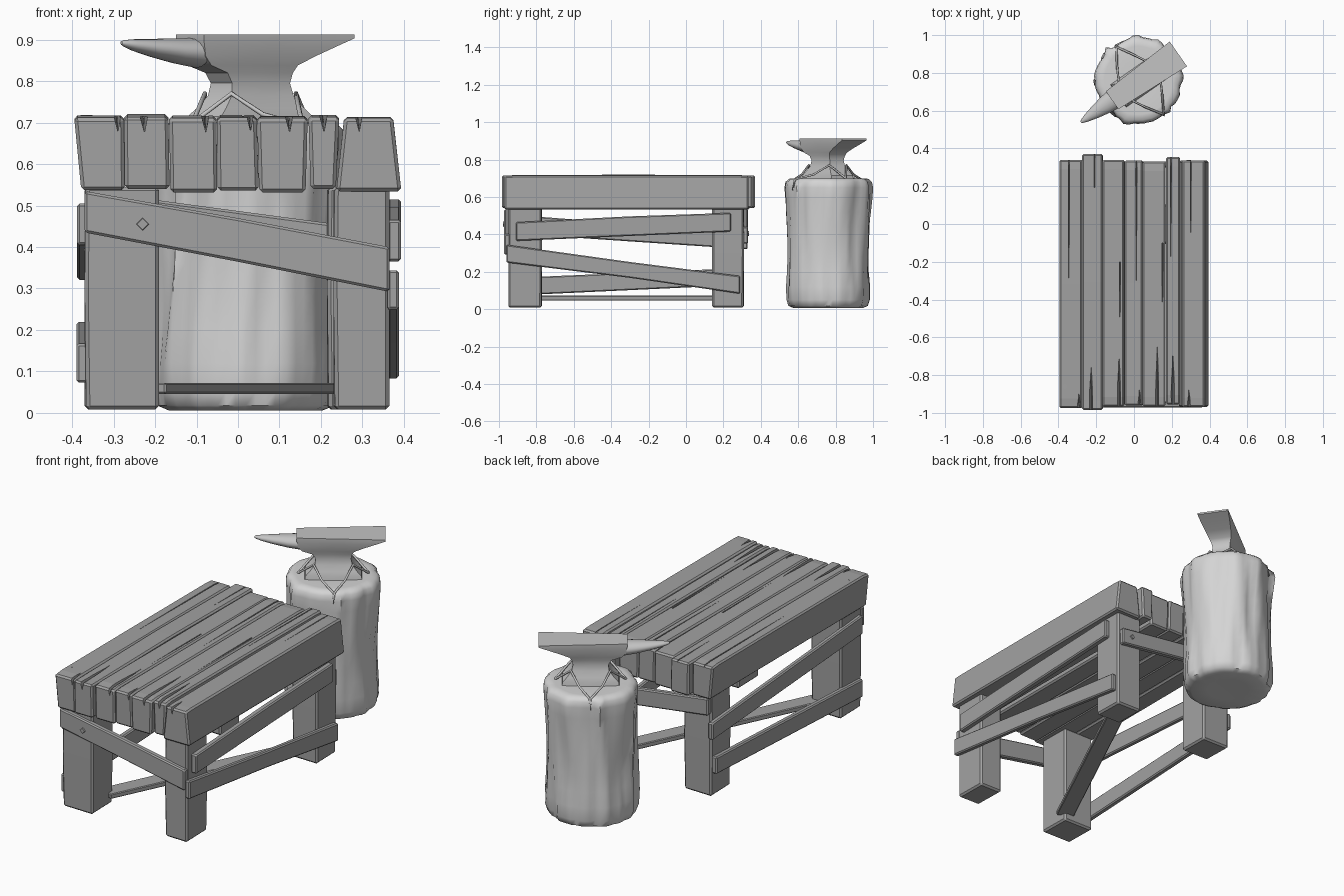
import bpy, bmesh, math, random
from mathutils import Vector, noise

random.seed(4)
cube = bpy.data.objects.get("Cube")
if cube:
    bpy.data.objects.remove(cube)


def material(name, value):
    m = bpy.data.materials.new(name)
    m.use_nodes = True
    col = (value, value, value, 1)
    m.diffuse_color = col
    m.node_tree.nodes["Principled BSDF"].inputs["Base Color"].default_value = col
    return m


TABLE = material("table grey", 0.36)
STUMP = material("stump light grey", 0.66)
IRON = material("anvil grey", 0.55)


def loft(name, rings, mat, bevel=0, smooth=None):
    """Skin a list of equal-sized point rings and cap both ends."""
    bm = bmesh.new()
    loops = [[bm.verts.new(p) for p in ring] for ring in rings]
    n = len(loops[0])
    for a, b in zip(loops, loops[1:]):
        for i in range(n):
            j = (i + 1) % n
            bm.faces.new((a[i], a[j], b[j], b[i]))
    bm.faces.new(loops[0][::-1])
    bm.faces.new(loops[-1])
    bmesh.ops.recalc_face_normals(bm, faces=bm.faces)
    me = bpy.data.meshes.new(name)
    bm.to_mesh(me)
    bm.free()
    ob = bpy.data.objects.new(name, me)
    bpy.context.collection.objects.link(ob)
    me.materials.append(mat)
    if bevel:
        mod = ob.modifiers.new("worn edges", 'BEVEL')
        mod.width = bevel
        mod.segments = 1
    if smooth:
        bpy.ops.object.select_all(action='DESELECT')
        ob.select_set(True)
        bpy.context.view_layer.objects.active = ob
        bpy.ops.object.shade_smooth_by_angle(angle=math.radians(smooth))
    return ob


# Tabletop planks: top left, top right, bottom left, bottom right, ends, height
planks = []
for i, (a, b, c, d, y0, y1, z0, z1) in enumerate([
        (-.395, -.275, -.378, -.273, -.975, .34, .537, .715),
        (-.275, -.168, -.273, -.165, -.985, .37, .540, .718),
        (-.166, -.052, -.163, -.050, -.965, .34, .532, .714),
        (-.051, .045, -.049, .050, -.960, .335, .536, .716),
        (.046, .168, .051, .163, -.965, .33, .532, .714),
        (.170, .244, .175, .236, -.955, .355, .540, .716),
        (.256, .374, .237, .394, -.970, .335, .534, .715)]):
    mid = (y0 + y1) / 2
    rings = []
    for y in (y0, y0 + .05, mid, y1 - .05, y1):
        end = abs(y - mid) > .62
        lift = .004 if end else random.uniform(-.003, .002)
        rings.append([(c, y, z0), (d, y, z0), (b, y, z1 - lift), (a, y, z1 - lift)])
    planks.append(loft(f"tabletop_plank_{i + 1}", rings, TABLE, .008))

# Splits in the plank ends and cracks along the top
cutters = bpy.data.collections.new("crack_cutters")
bpy.context.scene.collection.children.link(cutters)


def crack(x, y0, y1, width, depth):
    ends = [(y0, 1), ((y0 + y1) / 2, .8), (y1, .15)]
    rings = [[(x - width * k, y, .73), (x + width * k, y, .73),
              (x + width * k * .2, y, .71 - depth * k)] for y, k in ends]
    ob = loft("crack_cutter", rings, TABLE)
    bpy.context.collection.objects.unlink(ob)
    cutters.objects.link(ob)
    ob.hide_render = ob.hide_viewport = True


for x, length in [(-.292, .10), (-.228, .25), (-.08, .3), (.028, .12),
                  (.122, .35), (.205, .3), (.29, .12)]:
    crack(x, -1.0, -1.0 + length, .013, .035)
for x, y0, y1 in [(-.345, .36, -.34), (-.21, .4, .1), (-.075, -.2, -.62),
                  (.012, .36, -.3), (.15, -.1, -.55), (.195, .38, -.2), (.3, .36, -.05)]:
    crack(x, y0, y1, .006, .012)
for p in planks:
    mod = p.modifiers.new("cracks", 'BOOLEAN')
    mod.operand_type = 'COLLECTION'
    mod.collection = cutters
    mod.solver = 'EXACT'

# Legs
for name, x0, x1, y0, y1 in [("front_right_leg", -.37, -.19, -.95, -.77),
                             ("front_left_leg", .23, .365, -.95, -.77),
                             ("back_right_leg", -.365, -.20, .14, .31),
                             ("back_left_leg", .215, .365, .14, .31)]:
    rings = [[(x0 + t, y0 + t, z), (x1, y0, z), (x1 - t, y1 - t, z), (x0, y1, z)]
             for z, t in ((.008, .004), (.3, 0), (.545, .003))]
    loft(name, rings, TABLE, .009)


# Braces: each end is (position along, middle height, board height)
def brace(name, axis, near, far, ends):
    rings = []
    for s, z, h in ends:
        corners = [(near, z - h / 2), (far, z - h / 2), (far, z + h / 2), (near, z + h / 2)]
        rings.append([(t, s, w) if axis == 'y' else (s, t, w) for t, w in corners])
    loft(name, rings, TABLE, .006)


brace("front_brace", 'x', -.972, -.94, [(-.37, .485, .1), (0, .417, .105), (.365, .346, .108)])
brace("back_brace", 'x', .30, .332, [(-.36, .49, .09), (.35, .395, .09)])
brace("left_upper_brace", 'y', .36, .393, [(-.91, .415, .1), (-.3, .444, .105), (.24, .465, .1)])
brace("left_lower_brace", 'y', .36, .388, [(-.96, .297, .095), (-.3, .21, .085), (.29, .13, .095)])
brace("right_upper_brace", 'y', -.388, -.36, [(-.93, .455, .1), (.33, .365, .09)])
brace("right_lower_brace", 'y', -.39, -.36, [(-.93, .12, .095), (.3, .175, .09)])

# Flat diagonal stretcher between opposite legs
p0, p1 = Vector((-.215, -.80, 0)), Vector((.25, .17, 0))
side = (p1 - p0).cross(Vector((0, 0, 1))).normalized() * .045
loft("diagonal_stretcher",
     [[p + side * s + Vector((0, 0, z)) for s, z in ((-1, .046), (1, .046), (1, .072), (-1, .072))]
      for p in (p0, p1)], TABLE, .004)


# Diamond nail heads
def nail(name, centre, u, v, out, r):
    c = Vector(centre)
    u, v, out = Vector(u), Vector(v), Vector(out)
    diamond = [u, v, -u, -v]
    loft(name, [[c + d * r * k + out * o for d in diamond] for o, k in ((-.005, 1), (.006, .8))], TABLE)


X, Y, Z = (1, 0, 0), (0, 1, 0), (0, 0, 1)
nail("front_brace_nail", (-.23, -.972, .455), X, Z, (0, -1, 0), .017)
nail("back_brace_nail", (.29, .332, .405), X, Z, Y, .015)
nail("tabletop_nail", (-.365, -.86, .712), X, Y, Z, .018)

# Stump with ridged bark and a rounded rim
rings = []
SEG = 56
for z, r, bark in [(.010, .10, 0), (.006, .185, .3), (.018, .212, .7), (.05, .222, 1), (.12, .224, 1),
                   (.2, .219, 1), (.28, .216, 1), (.36, .216, 1), (.44, .218, 1), (.52, .222, 1),
                   (.59, .226, 1), (.65, .23, 1), (.68, .226, .8), (.697, .21, .5), (.70, .18, .2),
                   (.695, .09, 0)]:
    ring = []
    for i in range(SEG):
        a = math.tau * i / SEG
        ca, sa = math.cos(a), math.sin(a)
        ridge = noise.noise(Vector((ca * 4, sa * 4, z * 2.2))) * .02
        ridge += noise.noise(Vector((ca * 9, sa * 9, z * 3 + 7))) * .012
        rr = r + bark * ridge
        ring.append((.018 + .008 * z + rr * ca, .76 + rr * sa, z))
    rings.append(ring)
loft("stump", rings, STUMP, smooth=50)

# Anvil frame: u runs from horn to heel, v runs across
ANG = math.radians(35)
U = Vector((math.cos(ANG), math.sin(ANG), 0))
V = Vector((-math.sin(ANG), math.cos(ANG), 0))


def on_anvil(u, v, z):
    return Vector((.03, .757, z)) + U * u + V * v


# Anvil body: height, horn-side end, heel-side end, half widths at each end
rings = []
for z, u0, u1, w0, w1 in [(.685, -.14, .14, .075, .075), (.715, -.135, .135, .07, .07),
                          (.735, -.115, .115, .062, .062), (.765, -.09, .092, .05, .05),
                          (.795, -.085, .085, .045, .045), (.82, -.10, .09, .047, .05),
                          (.838, -.15, .10, .05, .057), (.86, -.17, .145, .055, .066),
                          (.885, -.175, .205, .057, .075), (.903, -.178, .25, .058, .08),
                          (.912, -.178, .25, .058, .08)]:
    m = (u0 + u1) / 2
    wm = (w0 + w1) / 2
    rings.append([on_anvil(*p, z) for p in ((u0, -w0), (m, -wm), (u1, -w1),
                                            (u1, w1), (m, wm), (u0, w0))])
loft("anvil_body", rings, IRON, smooth=35)

# Horn: tapered oval sections
rings = []
for u, w, low, top in [(-.16, .056, .832, .904), (-.22, .048, .842, .903), (-.29, .034, .858, .902),
                       (-.345, .02, .873, .901), (-.372, .01, .883, .899), (-.38, .004, .888, .896)]:
    rings.append([on_anvil(u, w * math.cos(math.tau * k / 16),
                           (low + top) / 2 + (top - low) / 2 * math.sin(math.tau * k / 16))
                  for k in range(16)])
loft("anvil_horn", rings, IRON, smooth=40)

# Straps that tie the anvil foot down to the stump
for name, s in (("front_strap", -1), ("back_strap", 1)):
    cu = bpy.data.curves.new(name, 'CURVE')
    cu.dimensions = '3D'
    cu.bevel_depth = .006
    cu.bevel_resolution = 1
    sp = cu.splines.new('POLY')
    path = [(-.17, 0, .70), (-.095, .056, .77), (-.055, .13, .72), (0, .215, .695), (0, .226, .64),
            (.005, .215, .695), (.055, .13, .72), (.095, .056, .77), (.17, 0, .70)]
    sp.points.add(len(path) - 1)
    for pt, (u, v, z) in zip(sp.points, path):
        pt.co = (*on_anvil(u, v * s, z), 1)
    cu.materials.append(IRON)
    bpy.context.collection.objects.link(bpy.data.objects.new(name, cu))
